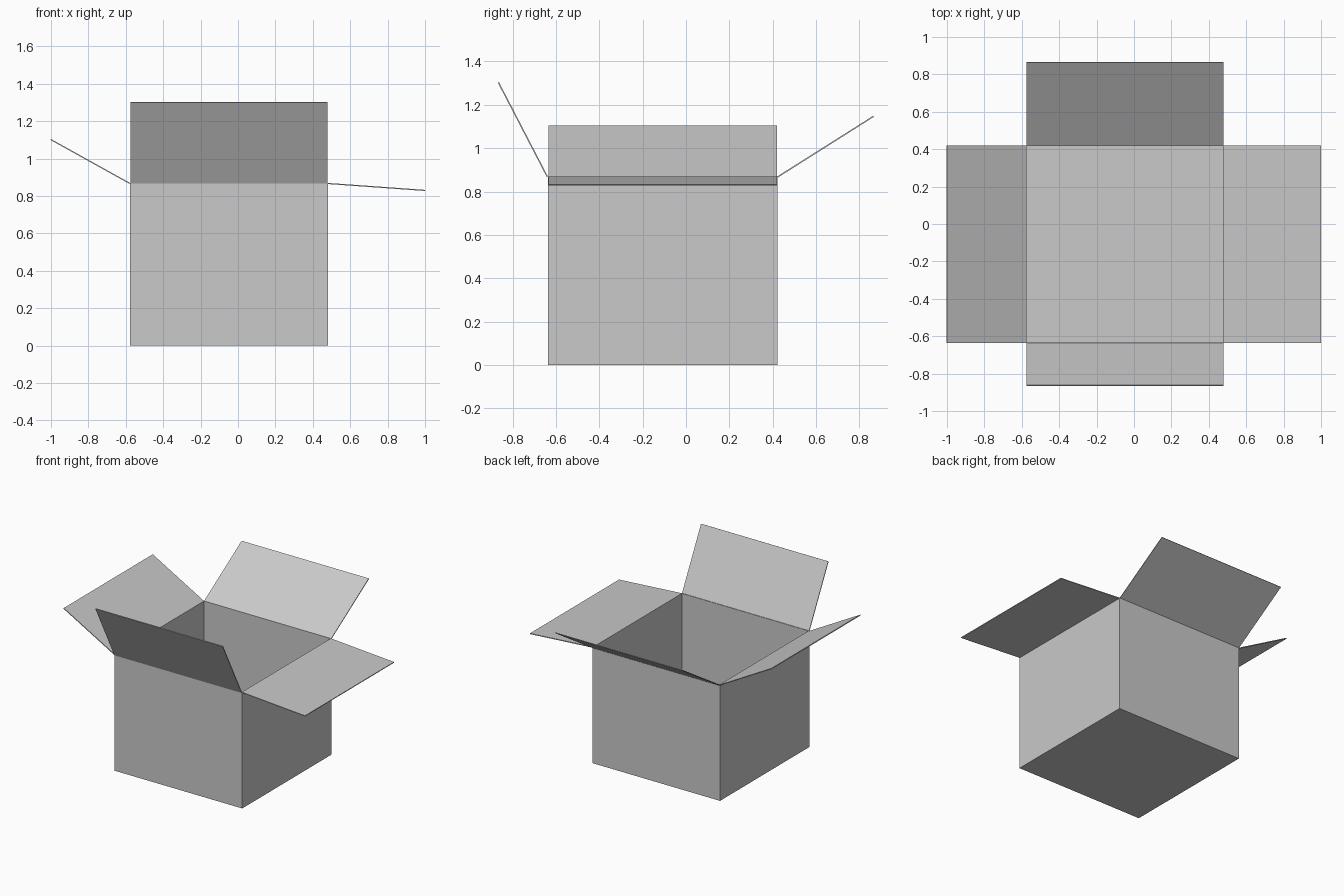
import bpy
import bmesh
from mathutils import Vector

default = bpy.data.objects.get("Cube")
if default:
    bpy.data.objects.remove(default, do_unlink=True)

THICK = 0.006
HALF = 0.529
HEIGHT = 0.87
CENTRE = Vector((-0.048, -0.108, 0))

# One plain grey board colour
board = bpy.data.materials.new("grey_board")
board.use_nodes = True
colour = (0.588, 0.588, 0.588, 1)
board.diffuse_color = colour
board.node_tree.nodes["Principled BSDF"].inputs["Base Color"].default_value = colour


def make_object(name, bm):
    """Turn a bmesh sheet into an object with board thickness."""
    mesh = bpy.data.meshes.new(name)
    bm.to_mesh(mesh)
    bm.free()
    mesh.materials.append(board)
    obj = bpy.data.objects.new(name, mesh)
    bpy.context.collection.objects.link(obj)
    solid = obj.modifiers.new("board_thickness", "SOLIDIFY")
    solid.thickness = THICK
    solid.offset = -1
    return obj


def make_flap(name, outward, reach, rise):
    """Sheet hinged on one rim edge, spreading outward and up or down."""
    out = Vector(outward)
    along = Vector((-out.y, out.x, 0)) * (HALF - 0.002)
    hinge = CENTRE + out * HALF + Vector((0, 0, HEIGHT))
    tip = hinge + out * reach + Vector((0, 0, rise))
    bm = bmesh.new()
    corners = (hinge - along, tip - along, tip + along, hinge + along)
    bm.faces.new([bm.verts.new(c) for c in corners])
    bm.normal_update()
    return make_object(name, bm)


# Open box body: a cube without its top
bm = bmesh.new()
bmesh.ops.create_cube(bm, size=1)
bmesh.ops.scale(bm, verts=bm.verts, vec=(2 * HALF, 2 * HALF, HEIGHT))
bmesh.ops.translate(bm, verts=bm.verts, vec=CENTRE + Vector((0, 0, HEIGHT / 2)))
bm.normal_update()
bmesh.ops.delete(bm, geom=[f for f in bm.faces if f.normal.z > 0.5], context="FACES")
make_object("box_body", bm)

# Four lid flaps, each folded open at its own angle
make_flap("left_flap", (1, 0, 0), 0.519, -0.037)
make_flap("right_flap", (-1, 0, 0), 0.423, 0.235)
make_flap("front_flap", (0, -1, 0), 0.225, 0.434)
make_flap("back_flap", (0, 1, 0), 0.443, 0.28)
